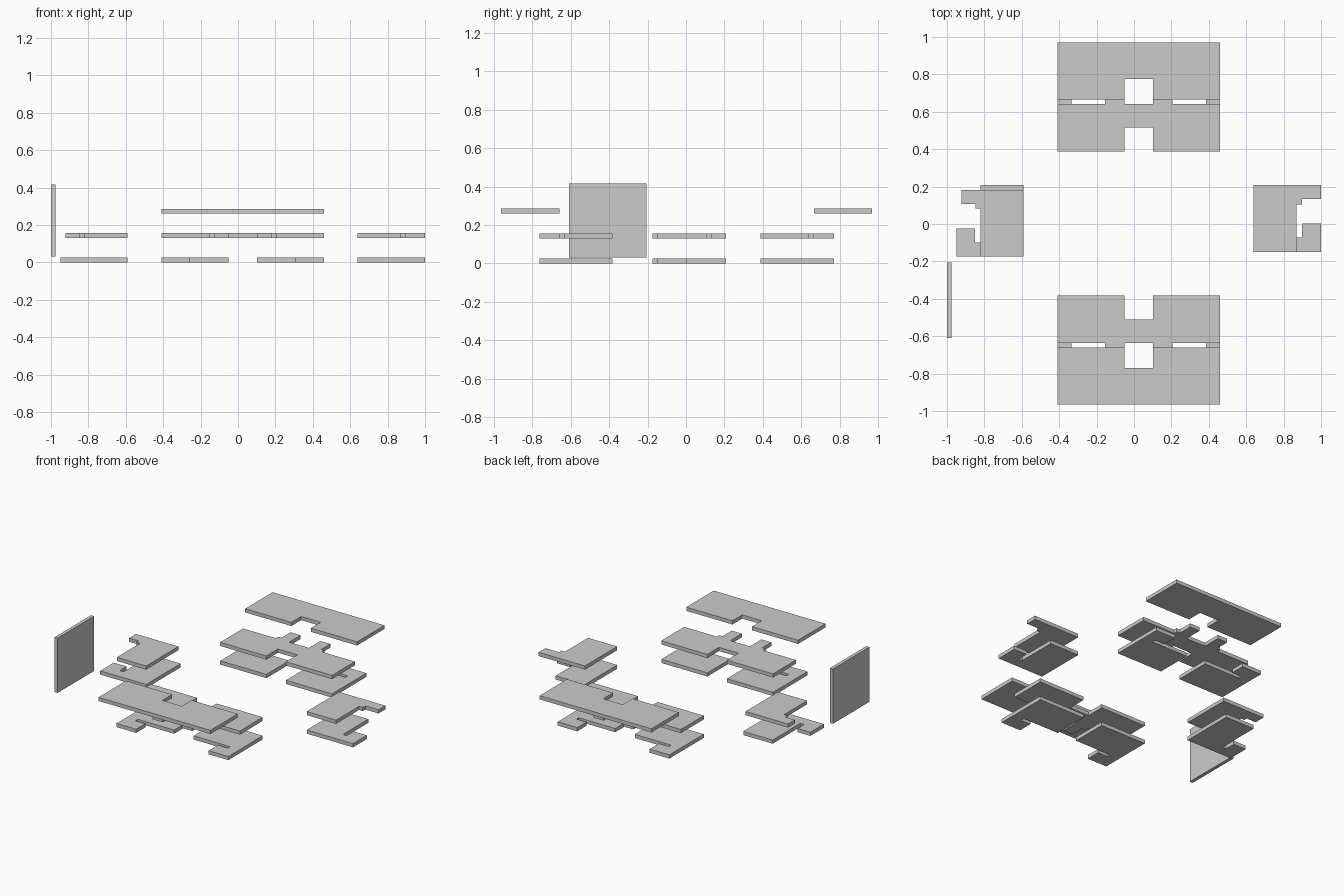
import bpy, bmesh

if "Cube" in bpy.data.objects:
    bpy.data.objects.remove(bpy.data.objects["Cube"])

T = 0.026                      # slab thickness
LOW, MID, TOP = 0.0, 0.13, 0.26  # storey heights
CX, CY = 0.025, 0.003          # mirror axes of the long blocks


def slab(name, pts, z, t=T):
    """Extrude a plan outline into a flat slab."""
    bm = bmesh.new()
    face = bm.faces.new([bm.verts.new((x, y, z)) for x, y in pts])
    ext = bmesh.ops.extrude_face_region(bm, geom=[face])
    for v in ext["geom"]:
        if isinstance(v, bmesh.types.BMVert):
            v.co.z += t
    bmesh.ops.recalc_face_normals(bm, faces=bm.faces)
    me = bpy.data.meshes.new(name)
    bm.to_mesh(me)
    bm.free()
    ob = bpy.data.objects.new(name, me)
    bpy.context.collection.objects.link(ob)
    return ob


def both(half):
    """Close a right-half outline by reflecting it about the block's centre."""
    right = [(CX + x, y) for x, y in half]
    left = [(CX - x, y) for x, y in reversed(half)]
    return right + left


# Long blocks: offsets from the mirror axes
top_half = [(0.076, 0.663), (0.435, 0.663), (0.435, 0.967)]
top_half = [(0.076, 0.772)] + top_half
mid_half = [(0.076, 0.514), (0.076, 0.385), (0.435, 0.385), (0.435, 0.639),
            (0.18, 0.639), (0.18, 0.665), (0.154, 0.665), (0.154, 0.767),
            (0.076, 0.767), (0.076, 0.639)]
low_unit = [(0.076, 0.385), (0.435, 0.385), (0.435, 0.767), (0.282, 0.767),
            (0.282, 0.665), (0.36, 0.665), (0.36, 0.639), (0.076, 0.639)]

for side, s in (("back", 1), ("front", -1)):
    def place(pts):
        return [(x, CY + s * y) for x, y in pts]
    slab(side + "_top_floor", place(both(top_half)), TOP)
    slab(side + "_middle_floor", place(both(mid_half)), MID)
    for end, e in (("right", 1), ("left", -1)):
        slab(f"{side}_{end}_ground_floor",
             place([(CX + e * x, y) for x, y in low_unit]), LOW)

# Right block
slab("right_middle_floor",
     [(0.64, -0.15), (0.868, -0.15), (0.868, 0.105), (0.897, 0.105),
      (0.897, 0.133), (1.0, 0.133), (1.0, 0.209), (0.64, 0.209)], MID)
slab("right_ground_floor",
     [(0.64, -0.15), (1.0, -0.15), (1.0, 0.003), (0.897, 0.003),
      (0.897, -0.073), (0.868, -0.073), (0.868, 0.209), (0.64, 0.209)], LOW)

# Left block
slab("left_middle_floor",
     [(-0.592, -0.175), (-0.592, 0.183), (-0.922, 0.183), (-0.922, 0.107),
      (-0.848, 0.107), (-0.848, 0.082), (-0.82, 0.082), (-0.82, -0.175)], MID)
slab("left_ground_floor",
     [(-0.592, -0.175), (-0.592, 0.209), (-0.82, 0.209), (-0.82, -0.1),
      (-0.85, -0.1), (-0.85, -0.025), (-0.95, -0.025), (-0.95, -0.175)], LOW)

# Upright panel at the left front
slab("wall_panel", [(-1.0, -0.61), (-0.976, -0.61), (-0.976, -0.205),
                    (-1.0, -0.205)], 0.03, 0.385)
